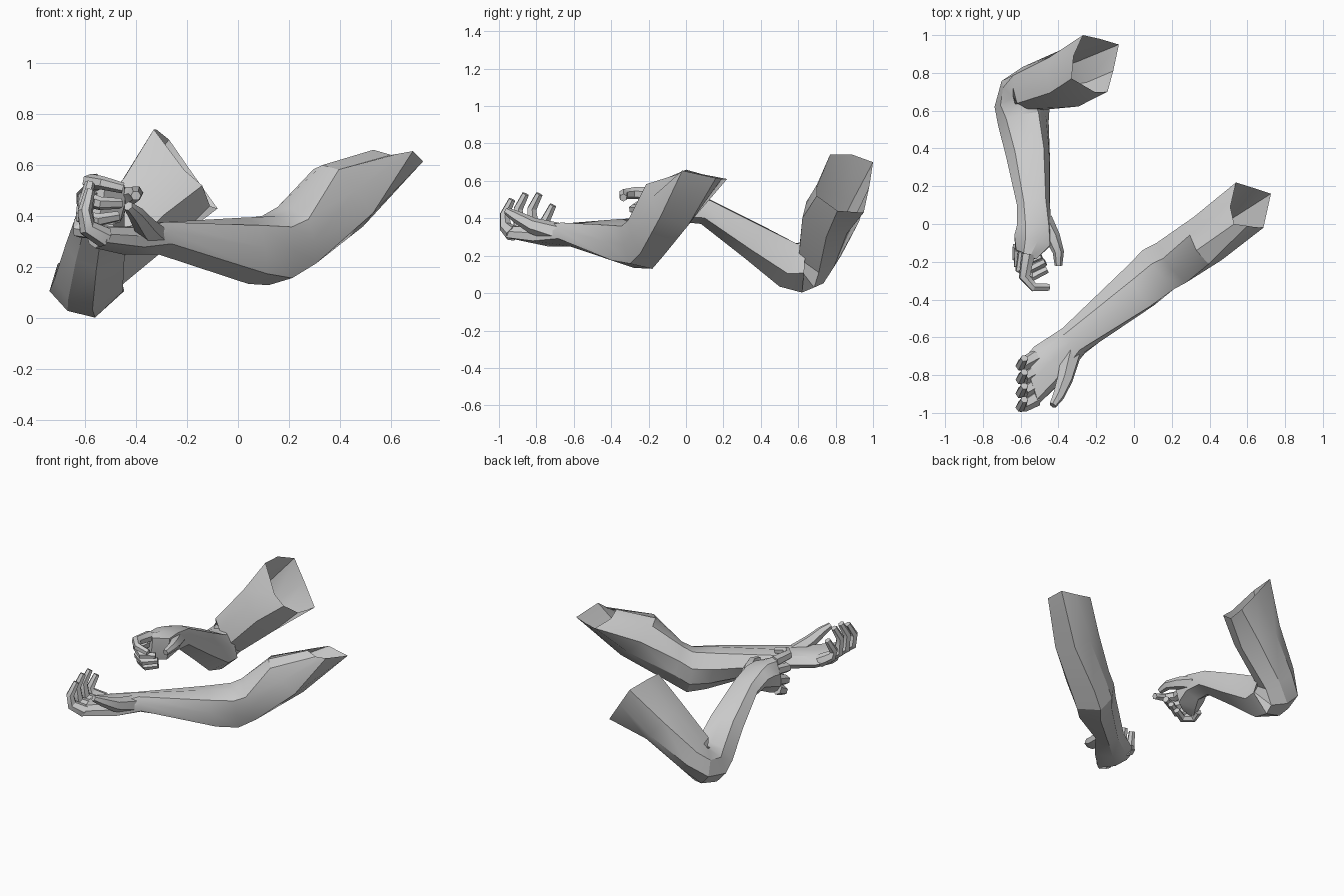
import bpy, bmesh, math
from mathutils import Vector as V

if "Cube" in bpy.data.objects:
    bpy.data.objects.remove(bpy.data.objects["Cube"])

skin = bpy.data.materials.new("pale_grey")
skin.diffuse_color = (0.6, 0.6, 0.6, 1)
skin.use_nodes = True
skin.node_tree.nodes["Principled BSDF"].inputs["Base Color"].default_value = skin.diffuse_color

# Cross-section of a limb as (inner-outer, across) factors: boxy on the thumb side
SECTION = ((1, 0), (.8, .6), (.1, 1), (-.6, .67), (-1, 0), (-.47, -.95), (.3, -.93), (.93, -.7))


def loft(name, rings, cap_start=False):
    """Skin a list of point rings into one surface with a closed far end."""
    bm = bmesh.new()
    loops = [[bm.verts.new(p) for p in r] for r in rings]
    n = len(loops[0])
    for a, b in zip(loops, loops[1:]):
        for i in range(n):
            j = (i + 1) % n
            bm.faces.new((a[i], a[j], b[j], b[i]))
    bm.faces.new(loops[-1])
    if cap_start:
        bm.faces.new(loops[0][::-1])
    bmesh.ops.recalc_face_normals(bm, faces=bm.faces)
    me = bpy.data.meshes.new(name)
    bm.to_mesh(me)
    bm.free()
    ob = bpy.data.objects.new(name, me)
    bpy.context.collection.objects.link(ob)
    me.materials.append(skin)
    bpy.ops.object.select_all(action='DESELECT')
    ob.select_set(True)
    bpy.context.view_layer.objects.active = ob
    bpy.ops.object.shade_smooth_by_angle(angle=math.radians(30))
    return ob


def limb(name, opening, sections):
    """Opening ring, then sections: inner point, outer point, half width, optional width direction."""
    mids = [(V(s[0]) + V(s[1])) / 2 for s in sections]
    start = sum((V(p) for p in opening), V()) / len(opening)
    path = [start] + mids + [mids[-1]]
    rings = [[V(p) for p in opening]]
    for k, s in enumerate(sections):
        up = (V(s[0]) - V(s[1])) / 2
        tangent = path[k] - path[k + 2]
        side = (V(s[3]) if len(s) > 3 else up.cross(tangent)).normalized() * s[2]
        rings.append([mids[k] + up * a + side * b for a, b in SECTION])
    return loft(name, rings)


def digit(name, path, r0, r1, sides=6):
    """Tapered finger along a bent path."""
    pts = [V(p) for p in path]
    bend = (pts[1] - pts[0]).cross(pts[-1] - pts[1]).normalized()
    rings = []
    for k, p in enumerate(pts):
        t = (pts[min(k + 1, len(pts) - 1)] - pts[max(k - 1, 0)]).normalized()
        u = (bend - t * bend.dot(t)).normalized()
        w = t.cross(u)
        r = r0 + (r1 - r0) * k / (len(pts) - 1)
        rings.append([p + (u * math.cos(a) + w * math.sin(a)) * r
                      for a in (2 * math.pi * i / sides for i in range(sides))])
    return loft(name, rings, True)


# Left arm: open shoulder, elbow, wrist, upturned palm
limb("left_arm", [
    (.53, 0, .66), (.51, .09, .635), (.54, .22, .61), (.635, .19, .61),
    (.725, .16, .615), (.685, -.02, .655), (.63, -.015, .645), (.60, -.01, .64),
], [
    ((.33, -.14, .60), (.49, .01, .36), .14),
    ((.21, -.25, .43), (.22, -.12, .20), .14),
    ((.15, -.28, .40), (.12, -.18, .13), .14),
    ((.03, -.37, .395), (.04, -.28, .135), .13),
    ((-.33, -.62, .375), (-.31, -.62, .25), .09),
    ((-.44, -.73, .36), (-.45, -.74, .25), .12),
    ((-.54, -.84, .36), (-.56, -.85, .275), .13, (-.04, .12, 0)),
])
names = ("index", "middle", "ring", "little")
for i, (n, top) in enumerate(zip(names, (.50, .53, .53, .47))):
    y = -.955 + .073 * i
    digit("left_" + n + "_finger", [
        (-.52, y + .03, .315), (-.59, y - .01, .355),
        (-.60, y - .015, top - .08), (-.58, y + .025, top)], .042, .02)
digit("left_thumb", [(-.33, -.68, .32), (-.365, -.82, .36),
                     (-.40, -.91, .41), (-.43, -.96, .44)], .056, .02)

# Right arm: open shoulder, sharply bent elbow, wrist, upright palm
limb("right_arm", [
    (-.32, .89, .74), (-.27, 1.0, .70), (-.18, .98, .57), (-.08, .95, .43),
    (-.11, .81, .44), (-.14, .70, .52), (-.21, .70, .58), (-.33, .77, .74),
], [
    ((-.46, .80, .53), (-.25, .75, .30), .155),
    ((-.64, .72, .32), (-.48, .71, .11), .12),
    ((-.64, .675, .27), (-.545, .685, .03), .135),
    ((-.63, .635, .26), (-.56, .62, .003), .145),
    ((-.60, .58, .265), (-.57, .50, .035), .135),
    ((-.56, .40, .365), (-.555, .31, .19), .118),
    ((-.53, .13, .50), (-.53, .08, .37), .09),
    ((-.515, -.01, .54), (-.54, -.02, .38), .095),
    ((-.51, -.09, .55), (-.57, -.085, .35), .105),
    ((-.55, -.17, .555), (-.61, -.15, .33), .055),
])
curls = (
    [(-.56, -.16, .53), (-.58, -.28, .535), (-.53, -.335, .53), (-.45, -.335, .51)],
    [(-.58, -.15, .48), (-.60, -.24, .47), (-.54, -.28, .45), (-.46, -.24, .45)],
    [(-.60, -.14, .42), (-.61, -.21, .40), (-.55, -.24, .385), (-.47, -.20, .40)],
    [(-.61, -.12, .37), (-.62, -.17, .345), (-.56, -.20, .335), (-.49, -.17, .35)])
for n, path in zip(names, curls):
    digit("right_" + n + "_finger", path, .037, .021)
digit("right_thumb", [(-.48, .02, .46), (-.43, -.07, .48),
                      (-.40, -.15, .49), (-.40, -.22, .48)], .05, .02)
